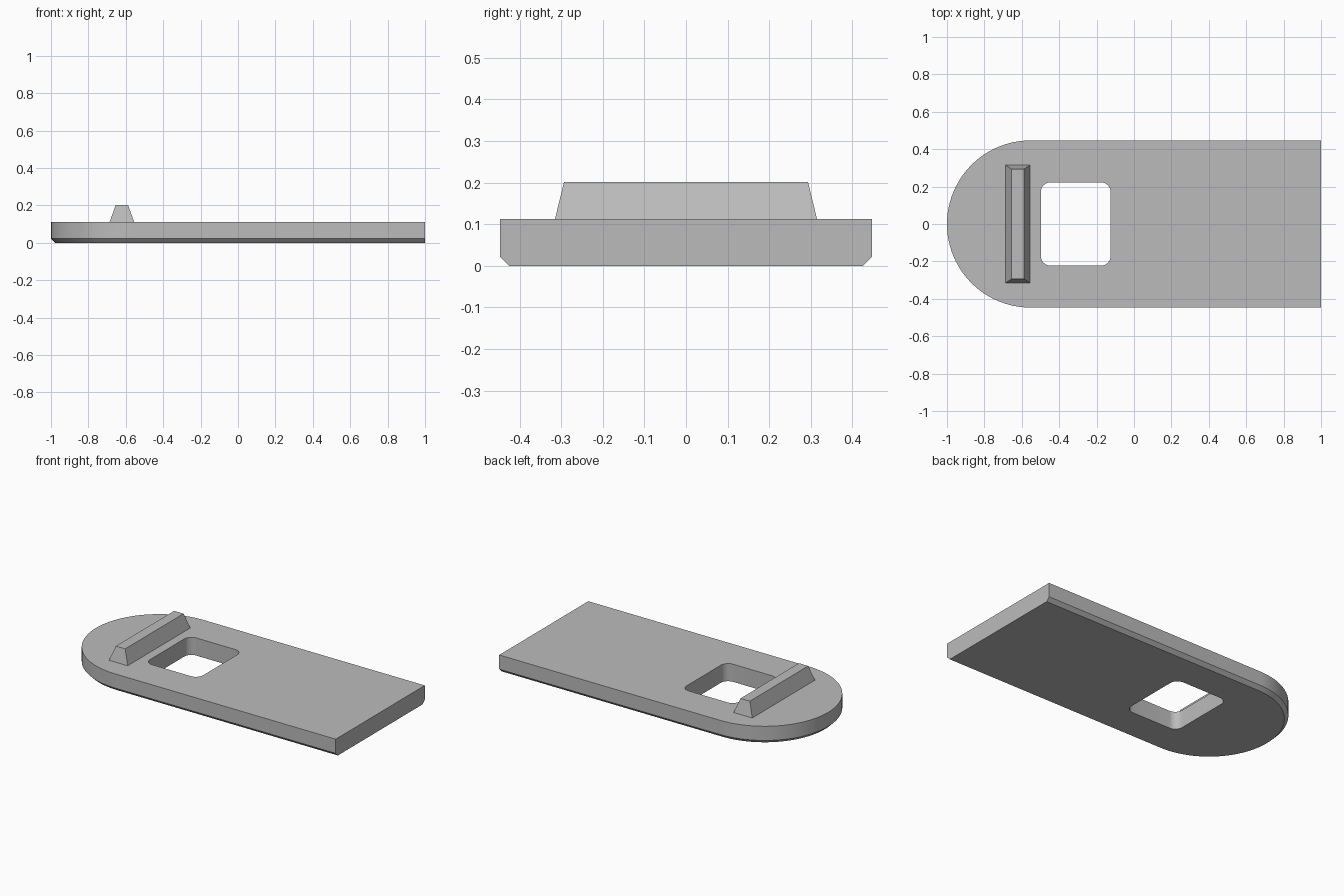
import bpy
import bmesh
from math import sin, cos, pi

cube = bpy.data.objects.get("Cube")
if cube:
    bpy.data.objects.remove(cube, do_unlink=True)

HALF_W, THICK, CHAMFER = 0.447, 0.112, 0.022
ARC_X = HALF_W - 1          # centre of the rounded end

grey = bpy.data.materials.new("plain_grey")
grey.use_nodes = True
colour = (0.5, 0.5, 0.5, 1)
grey.diffuse_color = colour
grey.node_tree.nodes["Principled BSDF"].inputs["Base Color"].default_value = colour


def arc(cx, cy, r, start, end, steps):
    angles = [start + (end - start) * i / steps for i in range(steps + 1)]
    return [(cx + r * cos(a), cy + r * sin(a)) for a in angles]


def tab_outline(inset):
    """Square at the +x end, half round at the -x end."""
    r = HALF_W - inset
    return [(1, -r), (1, r)] + arc(ARC_X, 0, r, pi / 2, 3 * pi / 2, 48)


def rounded_rect(x0, x1, half_y, r):
    corners = [(x1 - r, half_y - r), (x0 + r, half_y - r),
               (x0 + r, r - half_y), (x1 - r, r - half_y)]
    points = []
    for i, (cx, cy) in enumerate(corners):
        points += arc(cx, cy, r, i * pi / 2, (i + 1) * pi / 2, 8)
    return points


def rectangle(x0, x1, half_y):
    return [(x0, -half_y), (x1, -half_y), (x1, half_y), (x0, half_y)]


def add_walls(bm, layers):
    """Join stacked outlines; return the vertices of every layer."""
    rings = [[bm.verts.new((x, y, z)) for x, y in pts] for pts, z in layers]
    for low, high in zip(rings, rings[1:]):
        for i in range(len(low)):
            j = (i + 1) % len(low)
            bm.faces.new((low[i], low[j], high[j], high[i]))
    return rings


def ring_edges(bm, ring):
    return [bm.edges.get((ring[i - 1], ring[i])) for i in range(len(ring))]


def finish(bm, name):
    bmesh.ops.recalc_face_normals(bm, faces=bm.faces[:])
    mesh = bpy.data.meshes.new(name)
    bm.to_mesh(mesh)
    bm.free()
    mesh.materials.append(grey)
    obj = bpy.data.objects.new(name, mesh)
    bpy.context.collection.objects.link(obj)
    bpy.ops.object.select_all(action="DESELECT")
    obj.select_set(True)
    bpy.context.view_layer.objects.active = obj
    bpy.ops.object.shade_smooth_by_angle(angle=pi / 6)


# Plate with a chamfered lower rim and a rounded square opening
bm = bmesh.new()
outer = add_walls(bm, [(tab_outline(CHAMFER), 0), (tab_outline(0), CHAMFER),
                       (tab_outline(0), THICK)])
hole = rounded_rect(-0.498, -0.125, 0.222, 0.05)
inner = add_walls(bm, [(hole, 0), (hole, THICK)])
for k in (0, -1):
    bmesh.ops.triangle_fill(bm, use_beauty=True,
                            edges=ring_edges(bm, outer[k]) + ring_edges(bm, inner[k]))
finish(bm, "plate")

# Tapered raised ridge beside the opening
bm = bmesh.new()
rings = add_walls(bm, [(rectangle(-0.686, -0.555, 0.315), THICK),
                       (rectangle(-0.654, -0.588, 0.293), 0.202)])
for ring in rings:
    bm.faces.new(ring)
finish(bm, "ridge")
